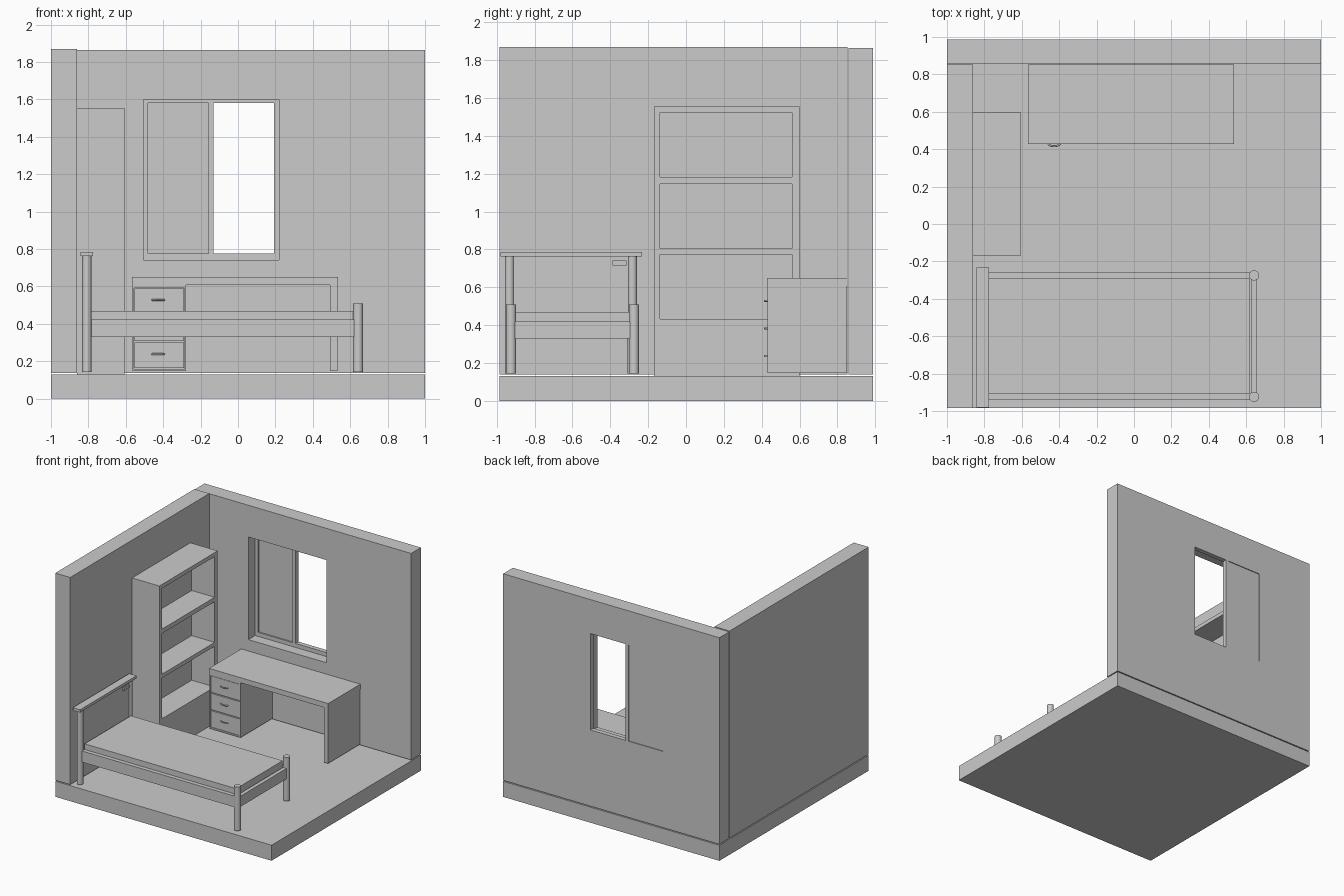
import bpy, bmesh, math
from mathutils import Matrix, Vector

if "Cube" in bpy.data.objects:
    bpy.data.objects.remove(bpy.data.objects["Cube"])


def box(name, x, y, z):
    """Box from (min, max) ranges on each axis."""
    size = Vector((x[1] - x[0], y[1] - y[0], z[1] - z[0]))
    mid = Vector((x[0] + x[1], y[0] + y[1], z[0] + z[1])) / 2
    bm = bmesh.new()
    bmesh.ops.create_cube(bm, size=1, matrix=Matrix.Translation(mid) @ Matrix.Diagonal(size).to_4x4())
    me = bpy.data.meshes.new(name)
    bm.to_mesh(me)
    bm.free()
    ob = bpy.data.objects.new(name, me)
    bpy.context.collection.objects.link(ob)
    return ob


def activate(ob):
    bpy.ops.object.select_all(action='DESELECT')
    ob.select_set(True)
    bpy.context.view_layer.objects.active = ob


def carve(ob, x, y, z):
    """Cut a box-shaped hole out of an object."""
    cutter = box("cutter", x, y, z)
    cutter.hide_render = True
    mod = ob.modifiers.new("cut", 'BOOLEAN')
    mod.operation, mod.solver, mod.object = 'DIFFERENCE', 'EXACT', cutter
    activate(ob)
    bpy.ops.object.modifier_apply(modifier=mod.name)
    bpy.data.objects.remove(cutter)


def post(name, x, y, z0, z1, r):
    bpy.ops.mesh.primitive_cylinder_add(vertices=32, radius=r, depth=z1 - z0,
                                        location=(x, y, (z0 + z1) / 2))
    bpy.context.object.name = name
    bpy.ops.object.shade_smooth_by_angle()


# Floor slab and the two walls, with a thin shadow gap under the walls
box("floor", (-1, 1), (-0.985, 0.987), (0, 0.13))
box("left_wall", (-1, -0.862), (-0.985, 0.853), (0.138, 1.87))
back_wall = box("back_wall", (-1, 1), (0.858, 0.987), (0.138, 1.865))
carve(back_wall, (-0.505, 0.218), (0.8, 1.1), (0.742, 1.6))

# Sliding window: recessed frame, one closed pane, one open side
frame = box("window_frame", (-0.505, 0.218), (0.948, 0.987), (0.742, 1.6))
for x in ((-0.48, -0.158), (-0.132, 0.192)):
    carve(frame, x, (0.9, 1.1), (0.775, 1.58))
box("window_pane", (-0.48, -0.158), (0.96, 0.98), (0.775, 1.58))

# Bookcase with three open shelves over a solid base
bookcase = box("bookcase", (-0.86, -0.608), (-0.17, 0.6), (0.13, 1.555))
for z in ((0.432, 0.772), (0.805, 1.145), (1.182, 1.522)):
    carve(bookcase, (-0.82, -0.5), (-0.138, 0.56), z)

# Desk: top, right side panel, drawer pedestal
box("desk_top", (-0.567, 0.535), (0.427, 0.852), (0.607, 0.65))
box("desk_side", (0.492, 0.532), (0.43, 0.85), (0.147, 0.607))
pedestal = box("desk_pedestal", (-0.565, -0.277), (0.43, 0.85), (0.147, 0.607))
carve(pedestal, (-0.557, -0.285), (0.4, 0.45), (0.16, 0.592))

# Drawer fronts and curved pulls
for i in range(3):
    z = 0.163 + i * 0.145
    box(f"drawer_front_{i + 1}", (-0.553, -0.289), (0.43, 0.452), (z, z + 0.137))
    curve = bpy.data.curves.new("drawer_pull", 'CURVE')
    curve.dimensions = '3D'
    curve.bevel_depth = 0.005
    curve.bevel_resolution = 2
    curve.use_fill_caps = True
    spline = curve.splines.new('POLY')
    spline.points.add(12)
    for k, p in enumerate(spline.points):
        a = math.pi * k / 12
        p.co = (-0.427 + 0.032 * math.cos(a), 0.432 - 0.016 * math.sin(a), z + 0.075, 1)
    pull = bpy.data.objects.new(f"drawer_pull_{i + 1}", curve)
    bpy.context.collection.objects.link(pull)
    activate(pull)
    bpy.ops.object.convert(target='MESH')

# Bed posts and side rails
for side, yp, yr in (("near", -0.927, (-0.94, -0.906)), ("far", -0.278, (-0.292, -0.256))):
    post(f"head_post_{side}", -0.808, yp - 0.005, 0.143, 0.762, 0.025)
    post(f"foot_post_{side}", 0.642, yp + 0.003, 0.143, 0.508, 0.027)
    box(f"side_rail_{side}", (-0.785, 0.62), yr, (0.33, 0.423))

# Bed ends and mattress
box("foot_rail", (0.626, 0.658), (-0.91, -0.292), (0.33, 0.418))
box("headboard", (-0.82, -0.795), (-0.925, -0.285), (0.33, 0.762))
box("headboard_cap", (-0.842, -0.775), (-0.98, -0.233), (0.762, 0.785))
box("headboard_clip", (-0.797, -0.784), (-0.388, -0.315), (0.715, 0.74))
box("mattress", (-0.785, 0.618), (-0.906, -0.292), (0.36, 0.47))
